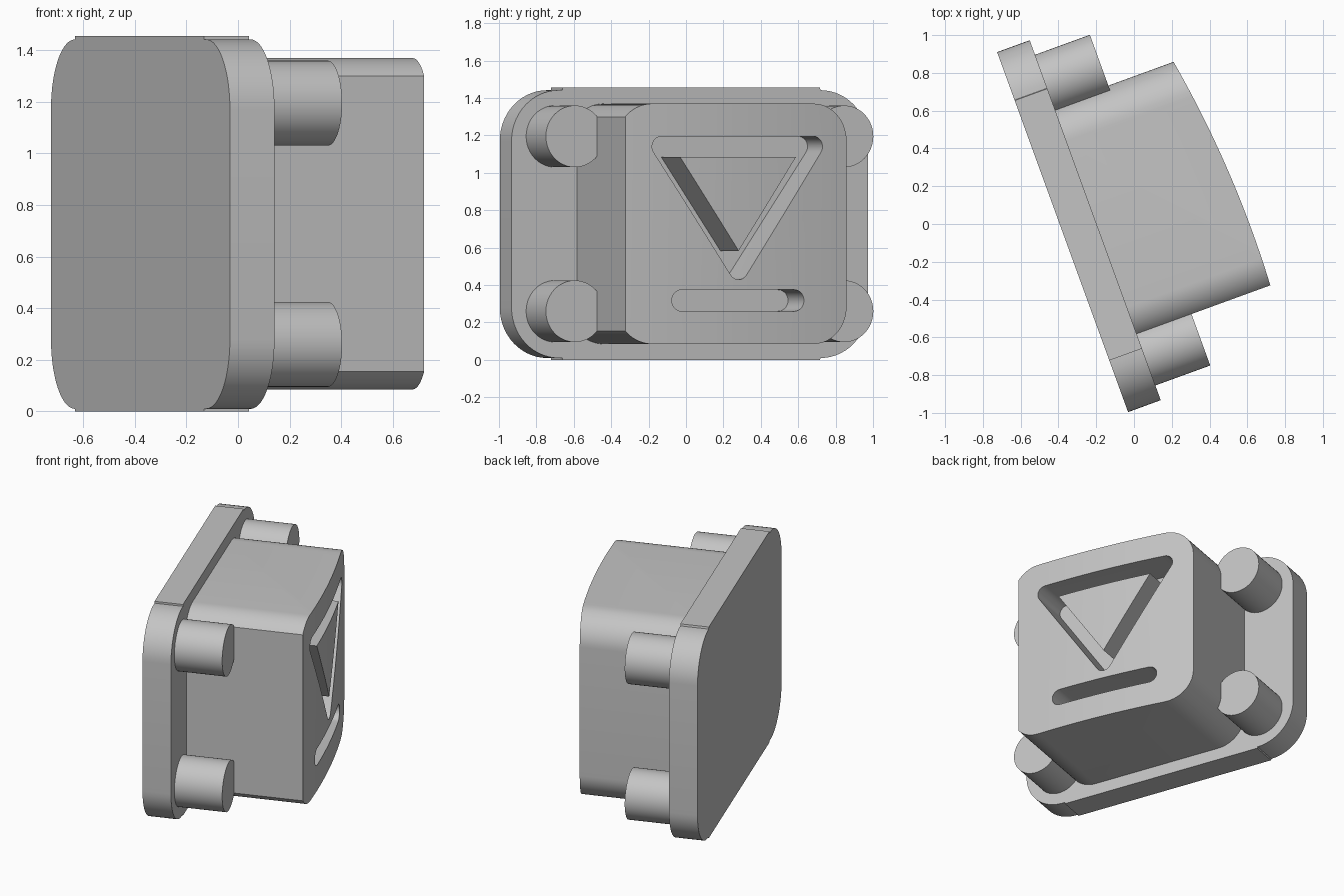
import bpy, bmesh
from math import sin, cos, radians

TURN = radians(20)   # whole model is turned about the vertical axis
MID = 0.094          # middle of the parts across the plate

cube = bpy.data.objects.get("Cube")
if cube:
    bpy.data.objects.remove(cube, do_unlink=True)

grey = bpy.data.materials.new("grey")
grey.use_nodes = True
grey.diffuse_color = (0.55, 0.55, 0.55, 1)
grey.node_tree.nodes["Principled BSDF"].inputs["Base Color"].default_value = (0.55, 0.55, 0.55, 1)


def arc(cy, cz, r, start, end, steps=14):
    angles = [radians(start + (end - start) * i / steps) for i in range(steps + 1)]
    return [(cy + r * cos(a), cz + r * sin(a)) for a in angles]


def rounded_box(y0, y1, z0, z1, r):
    return (arc(y1 - r, z1 - r, r, 0, 90) + arc(y0 + r, z1 - r, r, 90, 180)
            + arc(y0 + r, z0 + r, r, 180, 270) + arc(y1 - r, z0 + r, r, 270, 360))


def prism(name, outline, low, high, upright=False):
    """Extrude a (y, z) outline along x, or an (x, y) outline along z."""
    bm = bmesh.new()
    place = (lambda p, h: (p[0], p[1], h)) if upright else (lambda p, h: (h, p[0], p[1]))
    face = bm.faces.new([bm.verts.new(place(p, low)) for p in outline])
    new = bmesh.ops.extrude_face_region(bm, geom=[face])["geom"]
    shift = (0, 0, high - low) if upright else (high - low, 0, 0)
    bmesh.ops.translate(bm, vec=shift, verts=[v for v in new if isinstance(v, bmesh.types.BMVert)])
    bmesh.ops.recalc_face_normals(bm, faces=bm.faces)
    mesh = bpy.data.meshes.new(name)
    bm.to_mesh(mesh)
    bm.free()
    mesh.materials.append(grey)
    obj = bpy.data.objects.new(name, mesh)
    obj.rotation_euler.z = TURN
    bpy.context.collection.objects.link(obj)
    return obj


def activate(obj):
    bpy.ops.object.select_all(action='DESELECT')
    obj.select_set(True)
    bpy.context.view_layer.objects.active = obj


def combine(obj, tool, operation):
    activate(obj)
    mod = obj.modifiers.new("cut", 'BOOLEAN')
    mod.object, mod.operation, mod.solver = tool, operation, 'EXACT'
    bpy.ops.object.modifier_apply(modifier=mod.name)


# Back plate: rounded corners, with a slightly taller middle stretch
r = 0.27
y0, y1, z0, z1 = -0.925, 1.103, 0.01, 1.442
plate_outline = (
    arc(y1 - r, z1 - r, r, 0, 90) + [(0.83, 1.455), (-0.634, 1.455), (-0.634, z1)]
    + arc(y0 + r, z1 - r, r, 90, 180)
    + arc(y0 + r, z0 + r, r, 180, 270) + [(-0.634, z0), (-0.634, 0), (0.83, 0)]
    + arc(y1 - r, z0 + r, r, 270, 360))
parts = [prism("back_plate", plate_outline, -0.37, -0.186)]

# Four round pegs
for side, y in (("front", -0.677), ("back", 0.856)):
    for level, z in (("lower", 0.26), ("upper", 1.195)):
        circle = arc(y, z, 0.165, 0, 360, 48)[:-1]
        parts.append(prism(f"{level}_{side}_peg", circle, -0.2, 0.123))

# Limit shape: bowed face and the straight cut along one side
ys = [-0.552 + 1.452 * i / 28 for i in range(29)]
bow = [(0.575 - 0.087 * (y + 0.25) ** 2, y) for y in ys]
limit = prism("bow_cutter", [(-0.5, -0.552)] + bow + [(-0.5, 0.9)], -0.3, 1.8, upright=True)

# Main block
block = prism("main_block", rounded_box(-0.6, 0.735, 0.085, 1.37, 0.2), -0.2, 0.8)
combine(block, limit, 'INTERSECT')

# Triangular groove and slot sunk into the block
FLOOR, w = 0.28, 0.0555
triangle = (arc(MID + 0.44, 1.14, w, -34, 90) + arc(MID - 0.44, 1.14, w, 90, 214)
            + arc(MID, 0.485, w, 214, 326))
slot = arc(MID + 0.327, 0.3175, 0.0575, -90, 90) + arc(MID - 0.327, 0.3175, 0.0575, 90, 270)
cutters = [prism("triangle_cutter", triangle, FLOOR, 0.9), prism("slot_cutter", slot, FLOOR, 0.9)]
for cutter in cutters:
    combine(block, cutter, 'DIFFERENCE')

# Raised triangle left standing inside the groove
island = prism("raised_triangle", [(MID - 0.337, 1.085), (MID, 0.583), (MID + 0.337, 1.085)],
               FLOOR - 0.02, 0.8)
combine(island, limit, 'INTERSECT')

for tool in cutters + [limit]:
    bpy.data.objects.remove(tool, do_unlink=True)

for part in parts + [block, island]:
    activate(part)
    bpy.ops.object.shade_smooth_by_angle(angle=radians(25))
